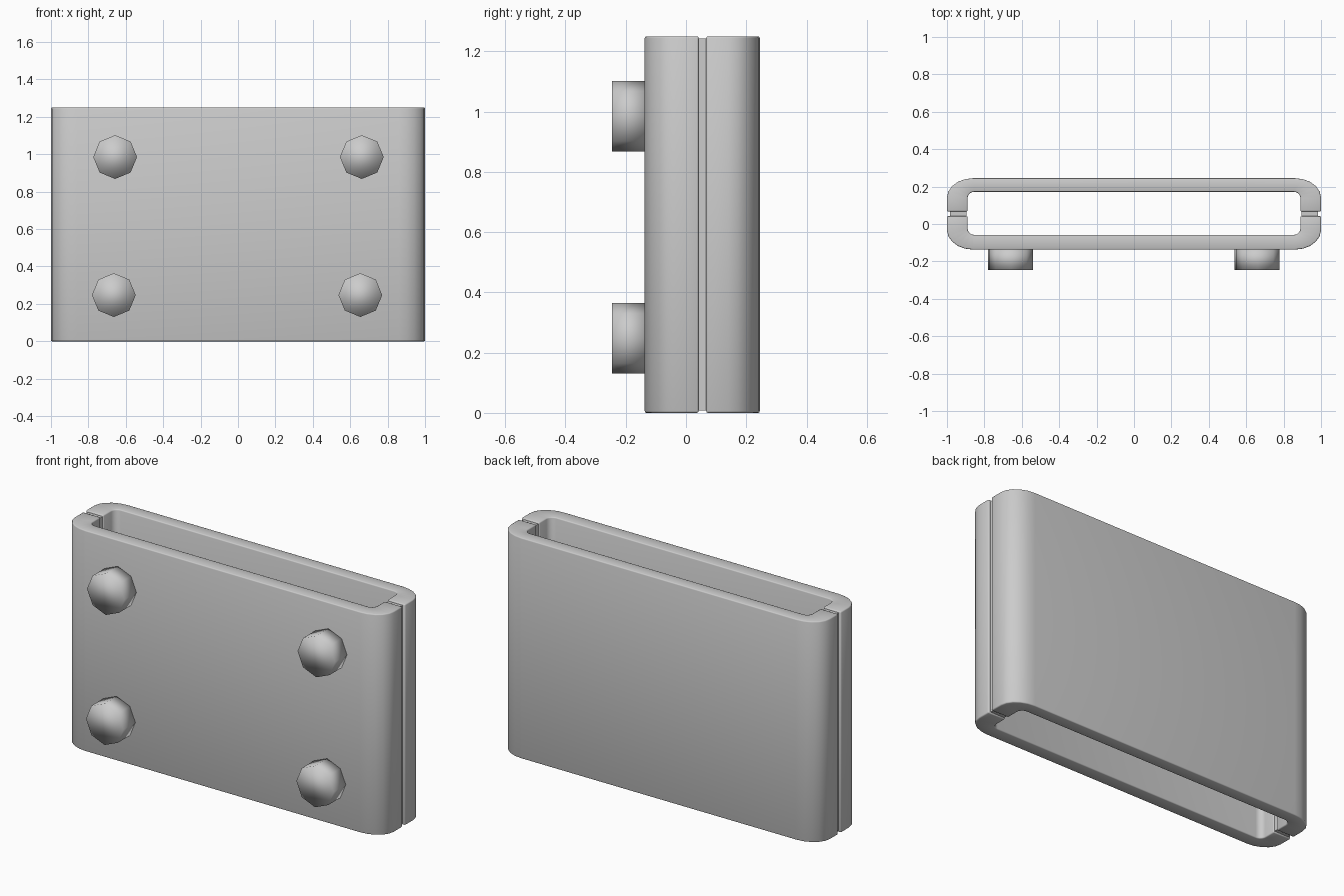
import bpy, bmesh, math
from mathutils import Matrix

if "Cube" in bpy.data.objects:
    bpy.data.objects.remove(bpy.data.objects["Cube"])

HEIGHT = 1.25
SEAM_FRONT, SEAM_BACK = 0.042, 0.067


def finish(bm, name, bevel=0.0):
    bmesh.ops.recalc_face_normals(bm, faces=bm.faces)
    mesh = bpy.data.meshes.new(name)
    bm.to_mesh(mesh)
    bm.free()
    mesh.shade_smooth()
    obj = bpy.data.objects.new(name, mesh)
    bpy.context.collection.objects.link(obj)
    if bevel:
        mod = obj.modifiers.new("edge_softening", 'BEVEL')
        mod.width = bevel
        mod.segments = 2
        mod.limit_method = 'ANGLE'
        mod.angle_limit = math.radians(50)
    return obj


def u_path(half_x, y_end, y_seam, rx, ry, steps=5):
    """U-shaped line: down one leg, round two corners, up the other leg."""
    s = 1 if y_end > y_seam else -1
    right = [(half_x, y_seam)]
    for i in range(steps + 1):
        a = math.pi / 2 * i / steps
        right.append((half_x - rx + rx * math.cos(a),
                      y_end - s * ry + s * ry * math.sin(a)))
    return right + [(-x, y) for x, y in reversed(right)]


def shell(name, y_outer, y_inner, y_seam):
    outer = u_path(1.0, y_outer, y_seam, 0.14, 0.105)
    inner = u_path(0.89, y_inner, y_seam, 0.035, 0.035)
    bm = bmesh.new()
    rings = []
    for (ox, oy), (ix, iy) in zip(outer, inner):
        rings.append([bm.verts.new(p) for p in (
            (ox, oy, 0), (ox, oy, HEIGHT), (ix, iy, HEIGHT), (ix, iy, 0))])
    for a, b in zip(rings, rings[1:]):
        for k in range(4):
            n = (k + 1) % 4
            bm.faces.new((a[k], a[n], b[n], b[k]))
    bm.faces.new(rings[0])
    bm.faces.new(rings[-1])
    return finish(bm, name, 0.006)


# Two half shells meeting at the side seams
shell("front_shell", -0.137, -0.058, SEAM_FRONT)
shell("back_shell", 0.245, 0.172, SEAM_BACK)

# Slightly recessed strips filling the seams
for side, sx in (("left", -1), ("right", 1)):
    bm = bmesh.new()
    bmesh.ops.create_cube(bm, size=1, matrix=(
        Matrix.Translation((sx * 0.94, (SEAM_FRONT + SEAM_BACK) / 2, HEIGHT / 2))
        @ Matrix.Diagonal((0.09, 0.027, HEIGHT - 0.016, 1))))
    strip = finish(bm, side + "_seam_strip")
    for p in strip.data.polygons:
        p.use_smooth = False

# Four eight-sided bolt heads on the front
BOLTS = {"upper_left_bolt": (-0.657, 0.985), "upper_right_bolt": (0.662, 0.985),
         "lower_left_bolt": (-0.664, 0.247), "lower_right_bolt": (0.654, 0.247)}
for name, (x, z) in BOLTS.items():
    bm = bmesh.new()
    bmesh.ops.create_cone(
        bm, cap_ends=True, segments=8, radius1=0.117, radius2=0.117, depth=0.115,
        matrix=Matrix.Translation((x, -0.1875, z)) @ Matrix.Rotation(math.pi / 2, 4, 'X'))
    finish(bm, name)
